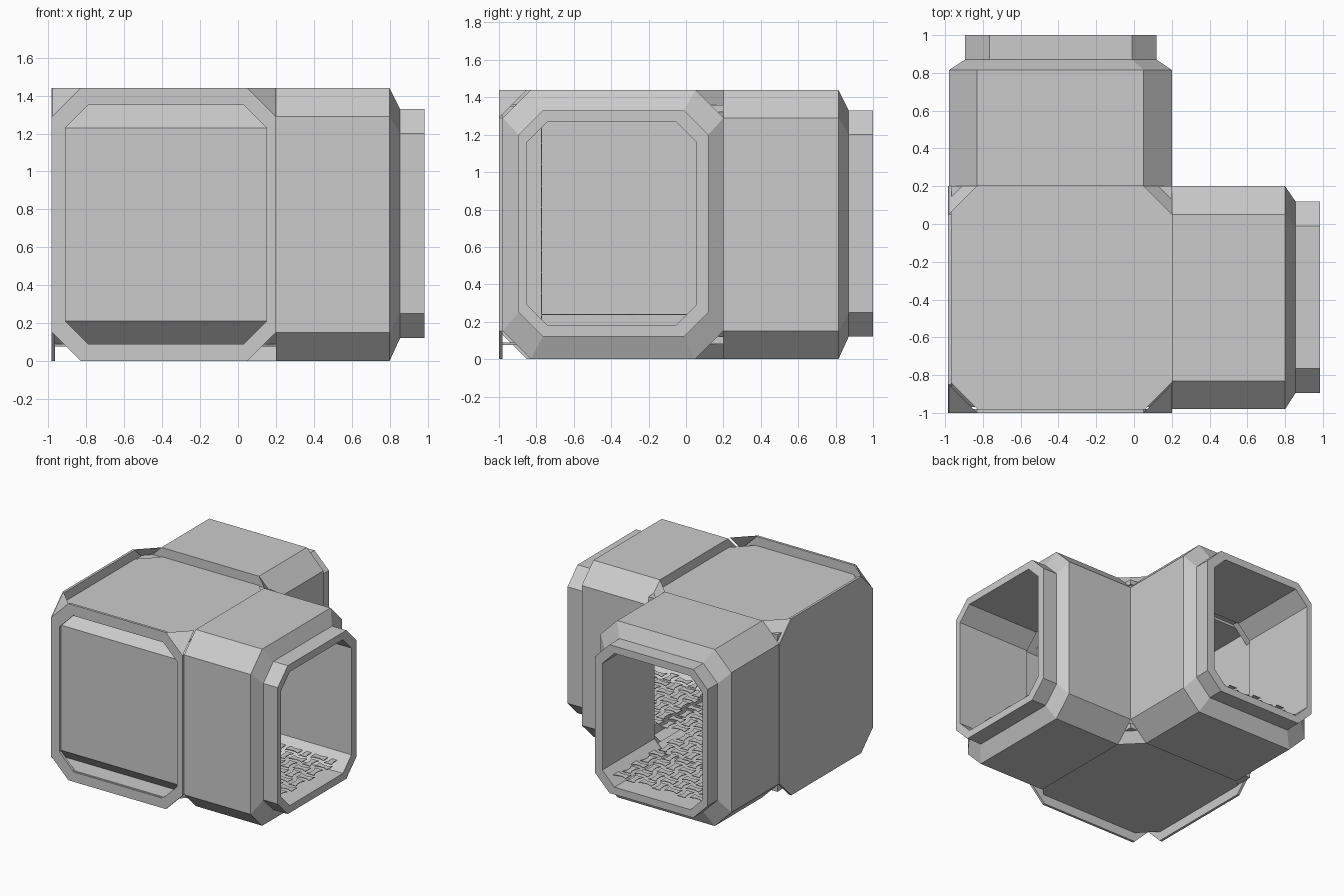
import bpy, bmesh
from mathutils import Vector

if "Cube" in bpy.data.objects:
    bpy.data.objects.remove(bpy.data.objects["Cube"])


def octagon(box, c):
    """Chamfered rectangle; box = (a0, a1, z0, z1)."""
    a0, a1, z0, z1 = box
    return [(a0 + c, z0), (a1 - c, z0), (a1, z0 + c), (a1, z1 - c),
            (a1 - c, z1), (a0 + c, z1), (a0, z1 - c), (a0, z0 + c)]


def finish(name, bm, recalc=True):
    if recalc:
        bmesh.ops.recalc_face_normals(bm, faces=bm.faces)
    me = bpy.data.meshes.new(name)
    bm.to_mesh(me)
    bm.free()
    ob = bpy.data.objects.new(name, me)
    bpy.context.collection.objects.link(ob)
    return ob


PLACE = {'x': lambda s, a, b: (s, a, b),
         'y': lambda s, a, b: (a, s, b),
         'z': lambda s, a, b: (a, b, s)}


def skin(name, axis, rings, closed=False):
    """Join outlines (position, points) stacked along an axis."""
    bm = bmesh.new()
    loops = [[bm.verts.new(PLACE[axis](s, a, b)) for a, b in pts] for s, pts in rings]
    pairs = list(zip(loops, loops[1:]))
    if closed:
        pairs.append((loops[-1], loops[0]))
    else:
        bm.faces.new(loops[0])
        bm.faces.new(loops[-1])
    n = len(loops[0])
    for p, q in pairs:
        for i in range(n):
            j = (i + 1) % n
            bm.faces.new((p[i], p[j], q[j], q[i]))
    return finish(name, bm)


def hollow(ob, cutter):
    m = ob.modifiers.new("hollow", 'BOOLEAN')
    m.operation = 'DIFFERENCE'
    m.solver = 'EXACT'
    m.object = cutter
    cutter.hide_render = True
    cutter.hide_viewport = True


OUT = octagon((-0.98, 0.20, 0.00, 1.44), 0.15)      # full section
MOUTH = octagon((-0.895, 0.12, 0.12, 1.33), 0.13)   # narrower end collar
BORE = octagon((-0.85, 0.055, 0.18, 1.27), 0.11)    # inside passage
WIDE = octagon((-0.93, 0.15, 0.10, 1.34), 0.13)     # wider passage near the corner

# two arms: full tube, taper, collar
for ax, end in (('x', 0.985), ('y', 1.0)):
    arm = skin("arm_" + ax, ax, [(0.20, OUT), (end - 0.185, OUT),
                                 (end - 0.13, MOUTH), (end, MOUTH)])
    hollow(arm, skin("passage_cutter_" + ax, ax, [(0.1, WIDE), (0.33, WIDE), (0.33, BORE), (1.2, BORE)]))

# corner body shell, chamfered along the front top and bottom
body = skin("corner_body", 'x', [(s, [(-0.97, 0.21), (-0.97, 1.23), (-0.83, 1.36), (0.20, 1.36),
                                      (0.20, 0.08), (-0.83, 0.08)]) for s in (-0.965, 0.20)])
hollow(body, skin("chamber_cutter", 'x', [(s, [(-0.93, 0.23), (-0.93, 1.21), (-0.81, 1.32), (0.3, 1.32),
                                               (0.3, 0.12), (-0.81, 0.12)]) for s in (-0.93, 0.3)]))

# front frame with opening, closed left plate, recessed top and bottom plates
HOLE = octagon((-0.91, 0.15, 0.08, 1.36), 0.13)
skin("front_frame", 'y', [(-1.0, OUT), (-1.0, HOLE), (-0.98, HOLE), (-0.98, OUT)], closed=True)
SIDE = octagon((-1.0, 0.20, 0, 1.44), 0.15)
skin("left_plate", 'x', [(-0.985, SIDE), (-0.965, SIDE)])
PLAN = octagon((-0.975, 0.205, -0.995, 0.205), 0.16)
skin("top_plate", 'z', [(1.35, PLAN), (1.365, PLAN)])
skin("bottom_plate", 'z', [(0.075, PLAN), (0.09, PLAN)])

# triangular gussets closing the cut corners of the block
bm = bmesh.new()
for x, y, z in ((-0.98, -1, 1.44), (0.2, -1, 1.44), (-0.98, 0.2, 1.44), (0.2, 0.2, 1.44), (0.2, 0.2, 0)):
    d = Vector((1 if x < 0 else -1, 1 if y < 0 else -1, -1 if z > 1 else 1)) * 0.15
    f = bm.faces.new([bm.verts.new(p) for p in ((x + d.x, y, z), (x, y + d.y, z), (x, y, z + d.z))])
    f.normal_update()
    if f.normal.dot(d) > 0:
        f.normal_flip()
finish("corner_gussets", bm, False)


def grate(name, areas, place):
    """Flat woven tread of concave bone-shaped tiles, alternating direction."""
    bm = bmesh.new()
    cell = 0.115
    bone = [(-.56, -.36), (-.2, -.2), (.2, -.2), (.56, -.36),
            (.56, .36), (.2, .2), (-.2, .2), (-.56, .36)]
    for u0, u1, v0, v1 in areas:
        for i in range(round((u1 - u0) / cell)):
            for j in range(round((v1 - v0) / cell)):
                cu, cv = u0 + (i + .5) * cell, v0 + (j + .5) * cell
                pts = bone if (i + j) % 2 else [(-b, a) for a, b in bone]
                lo, hi = [[bm.verts.new(place(cu + a * cell * .88, cv + b * cell * .88, h))
                           for a, b in pts] for h in (0, 0.005)]
                bm.faces.new(lo)
                bm.faces.new(hi)
                for k in range(8):
                    m = (k + 1) % 8
                    bm.faces.new((lo[k], lo[m], hi[m], hi[k]))
    finish(name, bm)


# floor tread through both arms, wall tread inside the front
grate("floor_grate", [(-0.80, 0.92, -0.77, 0.035), (-0.80, 0.0, 0.035, 0.95)],
      lambda u, v, h: Vector((u, v, 0.235 + h)))
grate("wall_grate", [(-0.85, 0.18, 0.12, 1.32)],
      lambda u, v, h: Vector((u, -0.775 + h, v)))
